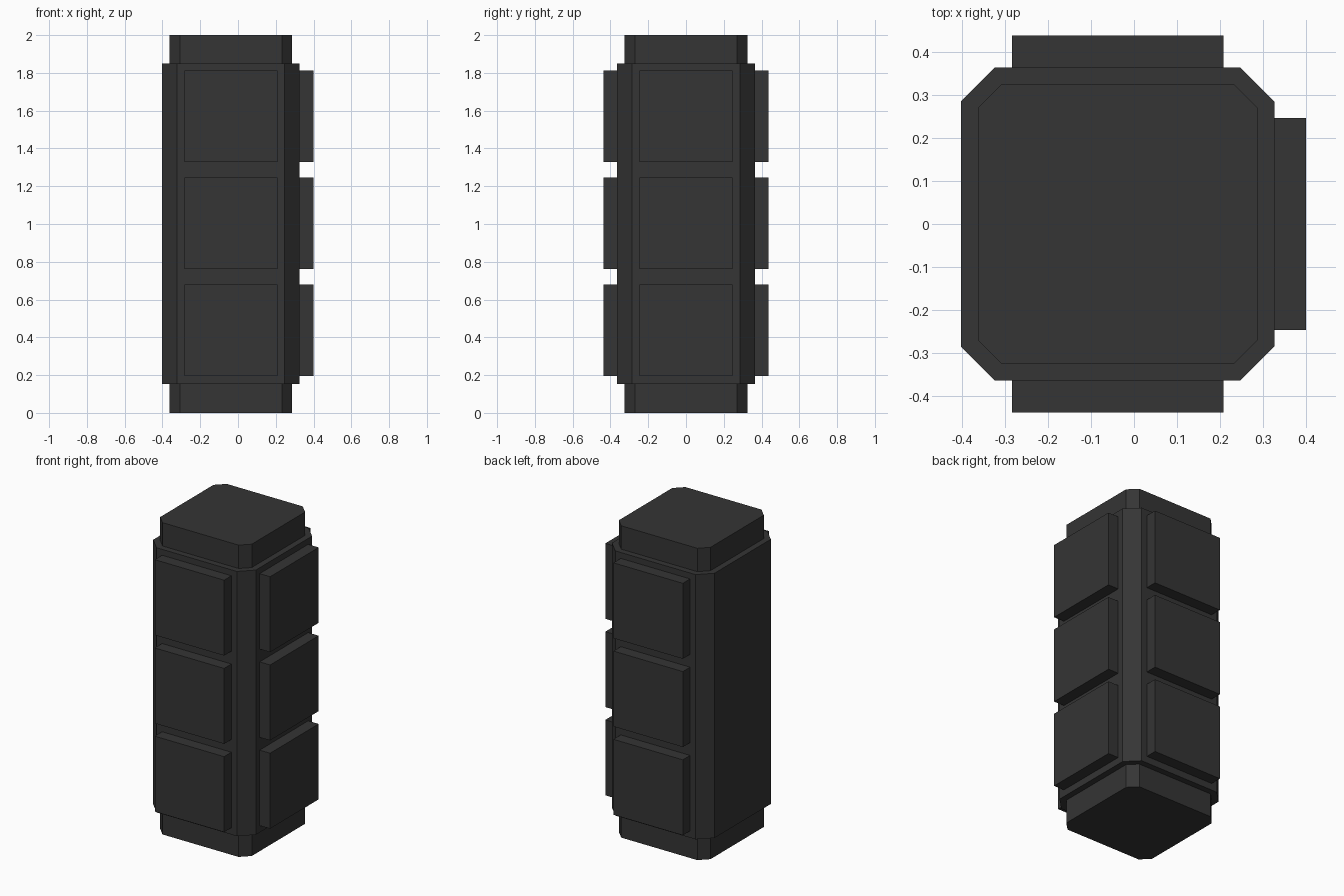
import bpy, bmesh

if "Cube" in bpy.data.objects:
    bpy.data.objects.remove(bpy.data.objects["Cube"])

mat = bpy.data.materials.new("dark grey")
mat.diffuse_color = (0.035, 0.035, 0.035, 1)
mat.use_nodes = True
mat.node_tree.nodes["Principled BSDF"].inputs["Base Color"].default_value = mat.diffuse_color

CX = -0.038      # axis of the column, offset by the one-sided panels
HALF = 0.364     # half width of the main body


def make_object(name, bm):
    bmesh.ops.recalc_face_normals(bm, faces=bm.faces)
    mesh = bpy.data.meshes.new(name)
    bm.to_mesh(mesh)
    bm.free()
    mesh.materials.append(mat)
    obj = bpy.data.objects.new(name, mesh)
    bpy.context.collection.objects.link(obj)


def chamfered_prism(name, h, c, z0, z1):
    """Square column with cut corners."""
    k = h - c
    outline = [(h, -k), (h, k), (k, h), (-k, h), (-h, k), (-h, -k), (-k, -h), (k, -h)]
    bm = bmesh.new()
    face = bm.faces.new([bm.verts.new((CX + x, y, z0)) for x, y in outline])
    top = bmesh.ops.extrude_face_region(bm, geom=[face], use_keep_orig=True)
    verts = [v for v in top["geom"] if isinstance(v, bmesh.types.BMVert)]
    bmesh.ops.translate(bm, verts=verts, vec=(0, 0, z1 - z0))
    make_object(name, bm)


def box(name, lo, hi):
    bm = bmesh.new()
    bmesh.ops.create_cube(bm, size=1)
    for v in bm.verts:
        v.co = [hi[i] if v.co[i] > 0 else lo[i] for i in range(3)]
    make_object(name, bm)


# Column body and the narrower caps at both ends
chamfered_prism("body", HALF, 0.079, 0.152, 1.85)
chamfered_prism("bottom_cap", 0.325, 0.055, 0, 0.152)
chamfered_prism("top_cap", 0.325, 0.055, 1.85, 2)

# Three raised panels on the front, back and right; the left stays flat
P, OUT = 0.246, 0.438
for i, zc in enumerate((0.438, 1.004, 1.57)):
    z0, z1 = zc - 0.242, zc + 0.242
    box(f"front_panel_{i}", (CX - P, -OUT, z0), (CX + P, -HALF, z1))
    box(f"back_panel_{i}", (CX - P, HALF, z0), (CX + P, OUT, z1))
    box(f"right_panel_{i}", (CX + HALF, -P, z0), (CX + OUT, P, z1))
